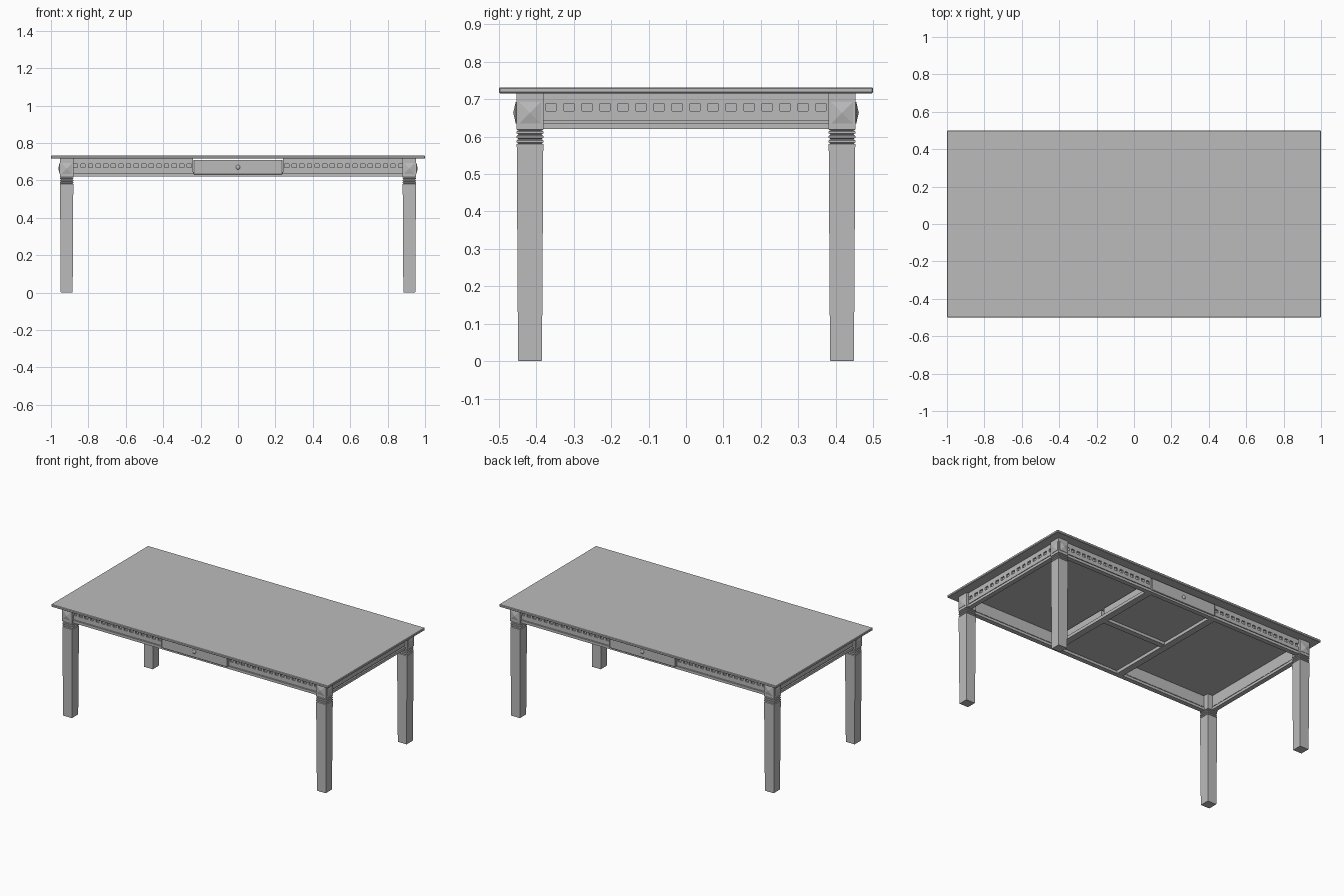
import bpy, bmesh, math
from mathutils import Matrix, Vector

cube = bpy.data.objects.get("Cube")
if cube:
    bpy.data.objects.remove(cube)

wood = bpy.data.materials.new("grey_wood")
wood.use_nodes = True
GREY = (0.5, 0.5, 0.5, 1)
wood.diffuse_color = GREY
wood.node_tree.nodes["Principled BSDF"].inputs["Base Color"].default_value = GREY


def finish(name, bm):
    bmesh.ops.recalc_face_normals(bm, faces=bm.faces)
    mesh = bpy.data.meshes.new(name)
    bm.to_mesh(mesh)
    bm.free()
    mesh.materials.append(wood)
    obj = bpy.data.objects.new(name, mesh)
    bpy.context.collection.objects.link(obj)
    return obj


def box(name, low, high, bevel=0):
    low, high = Vector(low), Vector(high)
    bm = bmesh.new()
    place = Matrix.Translation((low + high) / 2) @ Matrix.Diagonal((*(high - low), 1))
    bmesh.ops.create_cube(bm, size=1, matrix=place)
    if bevel:
        bmesh.ops.bevel(bm, geom=bm.edges[:], offset=bevel, segments=1, affect='EDGES')
    return finish(name, bm)


def square_loft(name, profile, x, y):
    """Stack square rings of (half width, height) into a post."""
    bm = bmesh.new()
    rings = [[bm.verts.new((x + sx * h, y + sy * h, z))
              for sx, sy in ((-1, -1), (1, -1), (1, 1), (-1, 1))] for h, z in profile]
    bm.faces.new(rings[0])
    bm.faces.new(rings[-1])
    for a, b in zip(rings, rings[1:]):
        for i in range(4):
            j = (i + 1) % 4
            bm.faces.new((a[i], a[j], b[j], b[i]))
    return finish(name, bm)


def pyramid(name, centre, angle):
    """Shallow square boss with a pointed face, pointing to -y before turning."""
    bm = bmesh.new()
    turn = Matrix.Translation(centre) @ Matrix.Rotation(angle, 4, 'Z')
    square = ((-1, -1), (1, -1), (1, 1), (-1, 1))
    base, rim = [[bm.verts.new(turn @ Vector((0.029 * sx, y, 0.029 * sz)))
                  for sx, sz in square] for y in (0.003, -0.002)]
    tip = bm.verts.new(turn @ Vector((0, -0.009, 0)))
    bm.faces.new(base)
    for i in range(4):
        j = (i + 1) % 4
        bm.faces.new((base[i], base[j], rim[j], rim[i]))
        bm.faces.new((rim[i], rim[j], tip))
    return finish(name, bm)


def pierced_panel(name, start, end, count, width, depth, place):
    """Apron board along local x, facing -y, with a row of square recesses."""
    pitch = (end - start) / count
    xs = [start]
    for i in range(count):
        mid = start + pitch * (i + 0.5)
        xs += [mid - width / 2, mid + width / 2]
    xs.append(end)
    zs = (0.643, 0.668, 0.688, 0.716)
    bm = bmesh.new()
    grid = [[bm.verts.new((x, 0, z)) for z in zs] for x in xs]
    holes = []
    for i in range(len(xs) - 1):
        for k in range(3):
            face = bm.faces.new((grid[i][k], grid[i + 1][k], grid[i + 1][k + 1], grid[i][k + 1]))
            if k == 1 and i % 2:
                holes.append(face)
    rim = [e for e in bm.edges if e.is_boundary]
    # Board thickness
    made = bmesh.ops.extrude_edge_only(bm, edges=rim)["geom"]
    back = [v for v in made if isinstance(v, bmesh.types.BMVert)]
    bmesh.ops.translate(bm, verts=back, vec=(0, depth, 0))
    bmesh.ops.contextual_create(bm, geom=[e for e in made if isinstance(e, bmesh.types.BMEdge) and e.is_boundary])
    # Recesses
    for face in holes:
        new = bmesh.ops.extrude_discrete_faces(bm, faces=[face])["faces"][0]
        bmesh.ops.translate(bm, verts=new.verts[:], vec=(0, 0.01, 0))
    bmesh.ops.transform(bm, matrix=place, verts=bm.verts)
    return finish(name, bm)


# Table top
box("table_top", (-1, -0.5, 0.716), (1, 0.5, 0.732), 0.003)

# Legs: tapered shaft, three collar rings, square block
LEG_X, LEG_Y = 0.916, 0.417
profile = [(0.031, 0), (0.032, 0.003), (0.0355, 0.58)]
for i in range(3):
    z = 0.582 + i * 0.012
    profile += [(0.031, z), (0.0355, z + 0.003), (0.0355, z + 0.008), (0.031, z + 0.011)]
profile += [(0.031, 0.617), (0.036, 0.619), (0.036, 0.716)]
for sx in (-1, 1):
    for sy in (-1, 1):
        tag = ("left" if sx > 0 else "right") + ("_back" if sy > 0 else "_front")
        square_loft(tag + "_leg", profile, sx * LEG_X, sy * LEG_Y)
        pyramid(tag + "_end_boss", (sx * (LEG_X + 0.036), sy * LEG_Y, 0.664), sx * math.pi / 2)
        pyramid(tag + "_face_boss", (sx * LEG_X, sy * (LEG_Y + 0.036), 0.664),
                0 if sy < 0 else math.pi)

# Aprons on the long sides, each with a drawer in the middle
for side, angle in (("front", 0), ("back", math.pi)):
    turn = Matrix.Rotation(angle, 4, 'Z')
    place = turn @ Matrix.Translation((0, -0.438, 0))
    pierced_panel(side + "_apron_a", -0.89, -0.24, 16, 0.023, 0.022, place)
    pierced_panel(side + "_apron_b", 0.24, 0.89, 16, 0.023, 0.022, place)
    parts = [
        box(side + "_apron_groove", (-0.89, -0.432, 0.636), (0.89, -0.418, 0.645)),
        box(side + "_apron_lower_rail", (-0.89, -0.442, 0.62), (0.89, -0.412, 0.637)),
        box(side + "_drawer_front", (-0.238, -0.449, 0.632), (0.238, -0.425, 0.71), 0.002),
        box(side + "_drawer_bottom", (-0.23, -0.426, 0.642), (0.23, -0.012, 0.65)),
        box(side + "_drawer_back", (-0.23, -0.022, 0.642), (0.23, -0.012, 0.7)),
        box(side + "_drawer_side_a", (-0.238, -0.426, 0.642), (-0.228, -0.012, 0.7)),
        box(side + "_drawer_side_b", (0.228, -0.426, 0.642), (0.238, -0.012, 0.7)),
    ]
    # Round drawer knob
    bm = bmesh.new()
    bmesh.ops.create_uvsphere(bm, u_segments=20, v_segments=12, radius=0.012,
                              matrix=Matrix.Translation((0, -0.451, 0.67)) @ Matrix.Diagonal((1, 0.6, 1, 1)))
    knob = finish(side + "_drawer_knob", bm)
    for face in knob.data.polygons:
        face.use_smooth = True
    for obj in parts + [knob]:
        obj.data.transform(turn)

# Aprons on the short ends
for side, s in (("left", 1), ("right", -1)):
    place = Matrix.Rotation(s * math.pi / 2, 4, 'Z') @ Matrix.Translation((0, -0.938, 0))
    pierced_panel(side + "_apron", -0.385, 0.385, 16, 0.026, 0.022, place)
    for name, a, b, z0, z1 in (("groove", 0.918, 0.932, 0.636, 0.645),
                               ("lower_rail", 0.912, 0.942, 0.62, 0.637)):
        box(f"{side}_apron_{name}", (min(s * a, s * b), -0.39, z0), (max(s * a, s * b), 0.39, z1))
    # Drawer runner crossing under the top
    box(side + "_drawer_runner", (s * 0.24 - 0.022, -0.415, 0.62), (s * 0.24 + 0.022, 0.415, 0.64))

# Divider between the two drawers
box("drawer_divider", (-0.22, -0.018, 0.622), (0.22, 0.018, 0.64))
